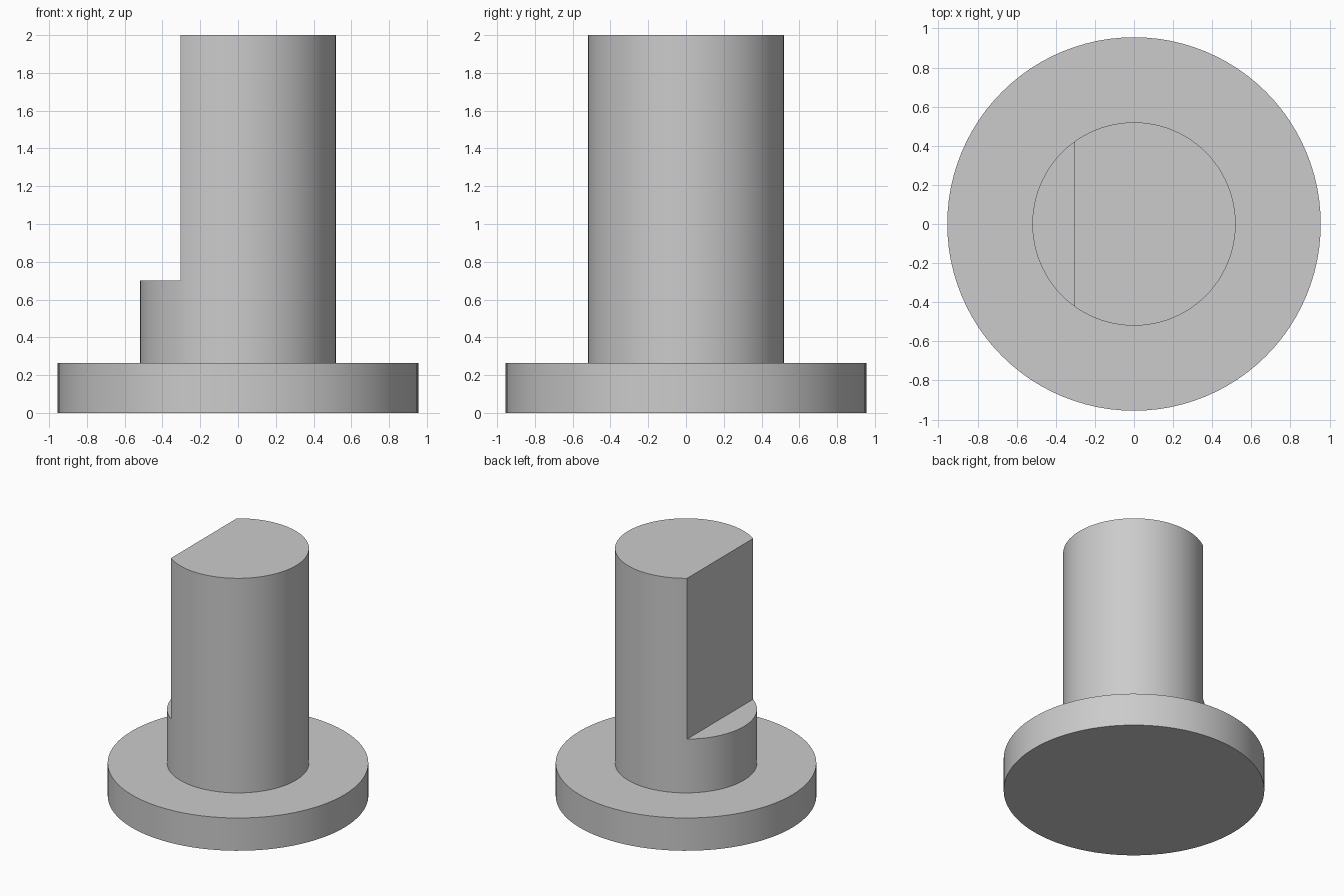
import bpy

if "Cube" in bpy.data.objects:
    bpy.data.objects.remove(bpy.data.objects["Cube"], do_unlink=True)

BASE_RADIUS, BASE_TOP = 0.955, 0.265
SHAFT_RADIUS, SHAFT_TOP = 0.52, 2.0
FLAT_X, LEDGE_Z = -0.305, 0.7

grey = bpy.data.materials.new("plain grey")
grey.use_nodes = True
colour = (0.6, 0.6, 0.6, 1)
grey.diffuse_color = colour
grey.node_tree.nodes["Principled BSDF"].inputs["Base Color"].default_value = colour


def disc(name, radius, bottom, top):
    bpy.ops.mesh.primitive_cylinder_add(
        vertices=96, radius=radius, depth=top - bottom,
        location=(0, 0, (bottom + top) / 2))
    obj = bpy.context.object
    obj.name = name
    obj.data.materials.append(grey)
    return obj


def smooth(obj):
    bpy.ops.object.select_all(action='DESELECT')
    obj.select_set(True)
    bpy.context.view_layer.objects.active = obj
    bpy.ops.object.shade_smooth_by_angle()


# Round base flange
flange = disc("base_flange", BASE_RADIUS, 0, BASE_TOP)

# Shaft standing on the flange
shaft = disc("shaft", SHAFT_RADIUS, BASE_TOP, SHAFT_TOP)

# Cutter for the flat on one side of the shaft, above the ledge
bpy.ops.mesh.primitive_cube_add(size=2, location=(FLAT_X - 1, 0, LEDGE_Z + 1))
cutter = bpy.context.object
cutter.name = "flat_cutter"
cutter.data.materials.append(grey)

cut = shaft.modifiers.new("flat", 'BOOLEAN')
cut.operation = 'DIFFERENCE'
cut.solver = 'EXACT'
cut.object = cutter
bpy.context.view_layer.objects.active = shaft
bpy.ops.object.modifier_apply(modifier=cut.name)
bpy.data.objects.remove(cutter, do_unlink=True)

for part in (flange, shaft):
    smooth(part)
